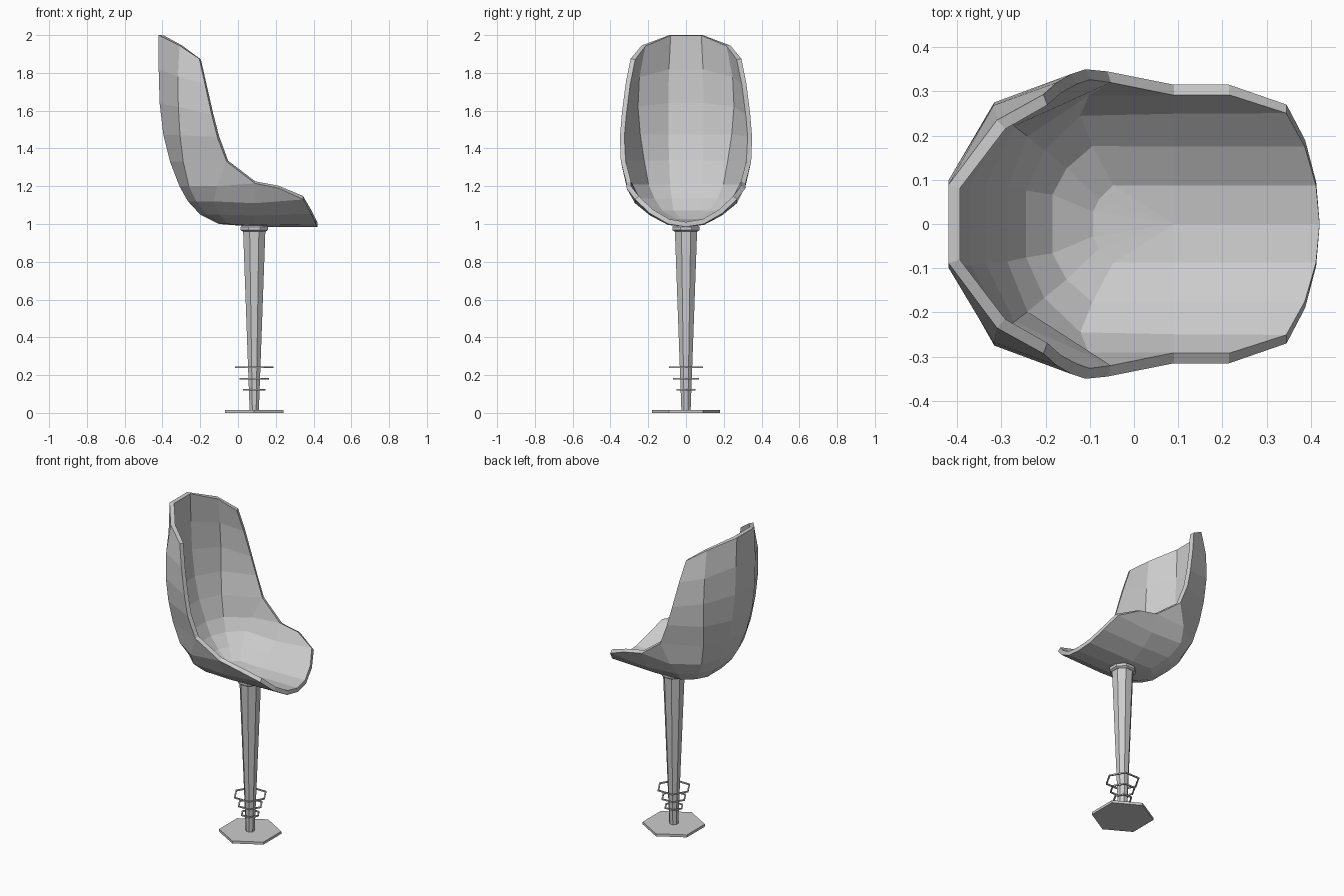
import bpy, bmesh, math
from mathutils import Vector

if "Cube" in bpy.data.objects:
    bpy.data.objects.remove(bpy.data.objects["Cube"])

AXIS = 0.086  # x position of the pedestal axis

def mesh_object(name, bm):
    me = bpy.data.meshes.new(name)
    bm.to_mesh(me)
    bm.free()
    ob = bpy.data.objects.new(name, me)
    bpy.context.collection.objects.link(ob)
    return ob

# Seat shell: half-side rib profiles running out from the bowl bottom
bottom = (0.09, 0, 0.985)
tip = (0.42, 0, 0.985)
front = [(.412, .095, 1.0), (.387, .19, 1.055), (.345, .27, 1.13), (.215, .315, 1.19)]
side = [(.09, .095, .995), (.09, .19, 1.045), (.09, .27, 1.11), (.09, .315, 1.215)]
rib_edge = [(-.05, .095, 1.0), (-.10, .19, 1.05), (-.13, .265, 1.12), (-.11, .315, 1.2),
            (-.06, .345, 1.33), (-.11, .35, 1.46), (-.14, .34, 1.58), (-.175, .32, 1.74),
            (-.205, .293, 1.875)]
rib_mid = [(-.085, .06, 1.0), (-.165, .135, 1.05), (-.22, .18, 1.12), (-.26, .215, 1.2),
           (-.29, .24, 1.33), (-.307, .262, 1.47), (-.316, .275, 1.62), (-.318, .268, 1.78),
           (-.31, .235, 1.945)]
rib_back = [(-.10, .03, 1.0), (-.20, .07, 1.05), (-.265, .08, 1.12), (-.31, .09, 1.2),
            (-.36, .095, 1.33), (-.395, .1, 1.47), (-.415, .1, 1.64), (-.42, .098, 1.82),
            (-.42, .088, 2.0)]

bm = bmesh.new()
cache = {}

def vert(p, s):
    key = (p[0], p[1] * s, p[2])
    if key not in cache:
        cache[key] = bm.verts.new(key)
    return cache[key]

def face(points, s):
    vs = [vert(p, s) for p in points]
    bm.faces.new(vs if s > 0 else vs[::-1])

def strip(a, b, s):
    for i in range(min(len(a), len(b)) - 1):
        face([a[i], b[i], b[i + 1], a[i + 1]], s)

for s in (1, -1):
    strip([tip] + front, [bottom] + side, s)
    ribs = [side, rib_edge, rib_mid, rib_back]
    for a, b in zip(ribs, ribs[1:]):
        face([bottom, b[0], a[0]], s)
        strip(a, b, s)
    face([side[3], rib_edge[3], rib_edge[4]], s)
# Centre panel of the back
center = [rib_back, [(x, -y, z) for x, y, z in rib_back]]
face([bottom, center[1][0], center[0][0]], 1)
strip(center[0], center[1], 1)
bmesh.ops.recalc_face_normals(bm, faces=bm.faces)
if sum(f.normal.z * f.calc_area() for f in bm.faces) > 0:
    bmesh.ops.reverse_faces(bm, faces=bm.faces)
shell = mesh_object("seat_shell", bm)
mod = shell.modifiers.new("thickness", 'SOLIDIFY')
mod.thickness = 0.026
mod.offset = -1
mod.use_even_offset = True

def lathe(name, profile, sides, turn=0.0, closed=False):
    """Spin (radius, z) points round the pedestal axis."""
    bm = bmesh.new()
    loops = []
    for r, z in profile:
        loops.append([bm.verts.new((AXIS + r * math.cos(turn + math.tau * i / sides),
                                    r * math.sin(turn + math.tau * i / sides), z))
                      for i in range(sides)])
    pairs = list(zip(loops, loops[1:]))
    if closed:
        pairs.append((loops[-1], loops[0]))
    for a, b in pairs:
        for i in range(sides):
            j = (i + 1) % sides
            bm.faces.new([a[i], a[j], b[j], b[i]])
    if not closed:
        bm.faces.new(loops[0][::-1])
        bm.faces.new(loops[-1])
    bmesh.ops.recalc_face_normals(bm, faces=bm.faces)
    return mesh_object(name, bm)

# Pedestal: tapered column, collar under the seat, base plate
lathe("column", [(.026, 0.0), (.064, .97)], 8, math.pi / 8)
lathe("collar", [(.066, .96), (.078, .968), (.078, .985), (.066, .992)], 8, math.pi / 8)
lathe("base_plate", [(.18, 0.0), (.18, .016)], 6, math.pi / 2)

# Decorative hexagonal rings round the column foot
for n, (r, z) in enumerate([(.059, .122), (.078, .182), (.103, .242)]):
    h, w = .004, .009
    lathe(f"foot_ring_{n + 1}", [(r, z - h), (r, z + h), (r - w, z + h), (r - w, z - h)],
          6, 0.0, closed=True)
